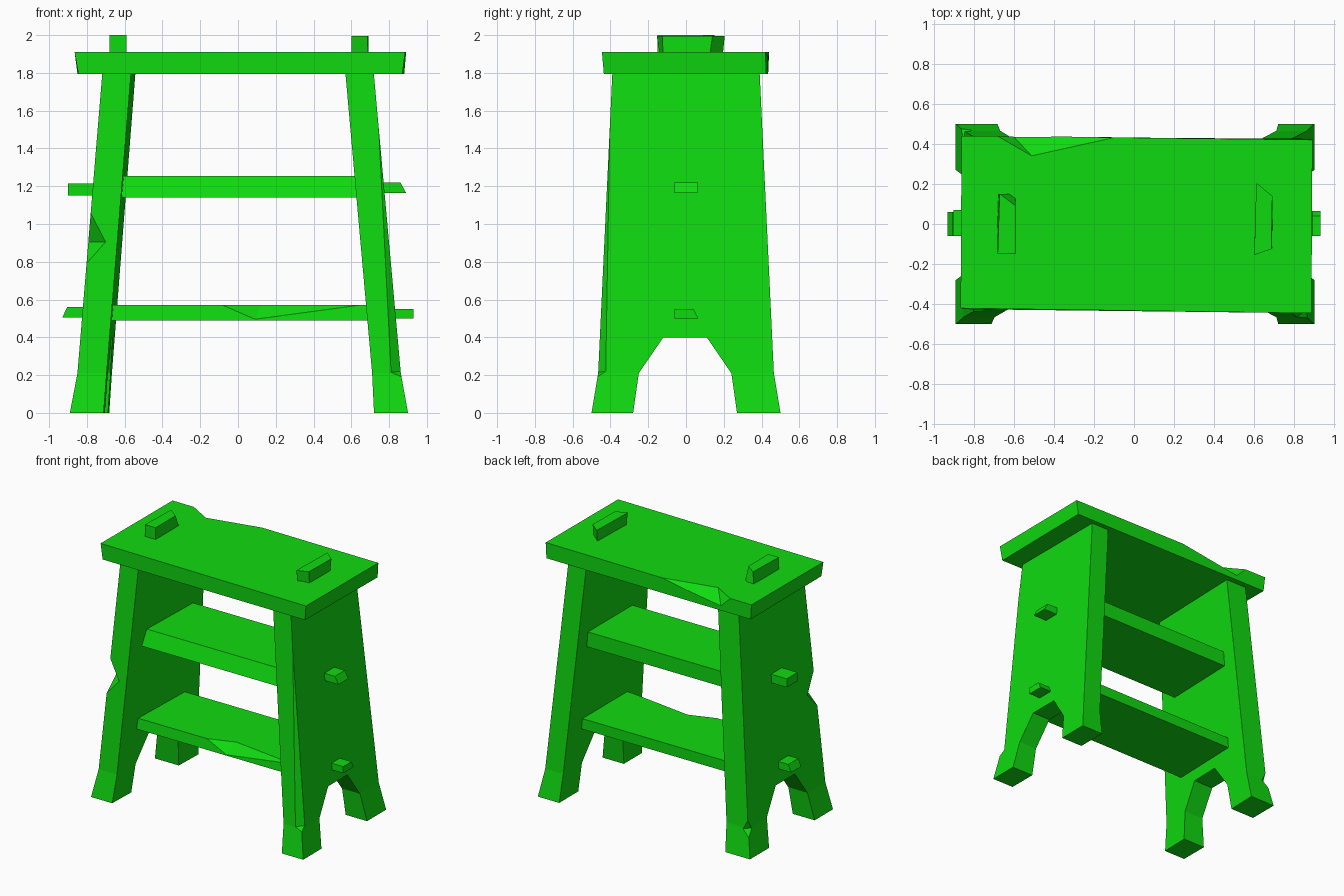
import bpy, bmesh
from mathutils import Vector

cube = bpy.data.objects.get("Cube")
if cube:
    bpy.data.objects.remove(cube)

green = bpy.data.materials.new("bright_green")
green.use_nodes = True
COLOUR = (0.005, 0.7, 0.005, 1)
green.diffuse_color = COLOUR
green.node_tree.nodes["Principled BSDF"].inputs["Base Color"].default_value = COLOUR


def finish(name, bm):
    """Turn a bmesh into a flat shaded object."""
    bmesh.ops.recalc_face_normals(bm, faces=bm.faces)
    mesh = bpy.data.meshes.new(name)
    bm.to_mesh(mesh)
    bm.free()
    mesh.materials.append(green)
    obj = bpy.data.objects.new(name, mesh)
    bpy.context.collection.objects.link(obj)
    return obj


def block(name, bottom, top, z0, z1):
    """Rough-hewn plank between two four-cornered outlines."""
    bm = bmesh.new()
    low = [bm.verts.new((x, y, z0)) for x, y in bottom]
    high = [bm.verts.new((x, y, z1)) for x, y in top]
    bm.faces.new(low)
    bm.faces.new(high)
    for i in range(4):
        j = (i + 1) % 4
        bm.faces.new((low[i], low[j], high[j], high[i]))
    return finish(name, bm)


def rect(x0, x1, y0, y1):
    return [(x0, y0), (x1, y0), (x1, y1), (x0, y1)]


def chip(obj, start, end, b, d):
    """Split a wedge off an edge (start-end), reaching b and d on its two faces."""
    start, end, b, d = map(Vector, (start, end, b, d))
    axis = (d - b) * 0.6
    mid = (b + d) / 2
    bm = bmesh.new()
    for p in (mid, mid + (start - mid) * 1.3, mid + (end - mid) * 1.3):
        for s in (-2, 2):
            bm.verts.new(p + axis * s)
    bmesh.ops.convex_hull(bm, input=bm.verts)
    cutter = finish("chip_cutter", bm)
    cutter.hide_render = True
    mod = obj.modifiers.new("chip", 'BOOLEAN')
    mod.operation = 'DIFFERENCE'
    mod.solver = 'EXACT'
    mod.object = cutter
    bpy.context.view_layer.objects.active = obj
    bpy.ops.object.modifier_apply(modifier=mod.name)
    bpy.data.objects.remove(cutter)


# Side panels: flared boards with an arched foot cutout
OUTLINE = [(-.5, 0), (-.28, 0), (-.25, .21), (-.12, .4), (.11, .4), (.24, .21),
           (.27, 0), (.5, 0), (.465, .21), (.388, 1.84), (-.388, 1.84), (-.465, .21)]
FACES = [(0, 1, 2, 11), (5, 6, 7, 8), (11, 2, 3, 4, 5, 8, 9, 10)]


def lean(z, foot, knee, head):
    if z < .21:
        return foot + (knee - foot) * z / .21
    return knee + (head - knee) * (z - .21) / 1.63


def side_panel(name, sign, outer, inner, skew):
    bm = bmesh.new()
    out = [bm.verts.new((sign * lean(z, *outer), y, z)) for y, z in OUTLINE]
    inn = [bm.verts.new((sign * (lean(z, *inner) - skew * (y + .45)), y, z))
           for y, z in OUTLINE]
    for f in FACES:
        bm.faces.new([out[i] for i in f])
        bm.faces.new([inn[i] for i in f])
    n = len(OUTLINE)
    for i in range(n):
        j = (i + 1) % n
        bm.faces.new((out[i], out[j], inn[j], inn[i]))
    return finish(name, bm)


right_panel = side_panel("side_panel_plus_x", 1, (.9, .862, .715), (.72, .71, .565), 0)
left_panel = side_panel("side_panel_minus_x", -1, (.89, .85, .715), (.71, .695, .565), .03)
chip(left_panel, (-.781, -.425, 1.06), (-.803, -.438, .79),
     (-.70, -.433, .905), (-.793, -.33, .905))
chip(left_panel, (-.845, .462, .27), (-.86, .474, .15),
     (-.81, .465, .2), (-.851, .425, .2))
chip(right_panel, (.745, -.404, 1.5), (.866, -.469, .19),
     (.81, -.465, .215), (.861, -.425, .22))

# Top board with a splintered back edge
top_board = block("top_board",
                  [(-.845, -.425), (.87, -.435), (.88, .425), (-.85, .435)],
                  [(-.865, -.42), (.885, -.445), (.89, .42), (-.86, .44)], 1.795, 1.91)
chip(top_board, (-.1, .431, 1.91), (-.68, .438, 1.91), (-.51, .34, 1.91), (-.6, .436, 1.83))

# Tenons standing proud of the top board
block("top_tenon_minus_x", rect(-.68, -.59, -.15, .15),
      [(-.68, -.15), (-.59, -.15), (-.59, .09), (-.67, .15)], 1.85, 2)
block("top_tenon_plus_x", [(.6, -.13), (.69, -.12), (.69, .12), (.61, .19)],
      [(.6, -.155), (.685, -.125), (.69, .14), (.61, .205)], 1.85, 1.995)

# Two shelves between the panels
block("upper_shelf", rect(-.68, .68, -.28, .3), rect(-.68, .68, -.235, .3), 1.14, 1.255)
lower_shelf = block("lower_shelf", rect(-.74, .74, -.27, .28), rect(-.74, .74, -.26, .28),
                    .49, .57)
chip(lower_shelf, (-.08, -.26, .57), (.64, -.26, .57), (.12, -.19, .57), (.09, -.27, .495))

# Shelf tenons poking through the panels
block("upper_peg_minus_x", rect(-.9, -.66, -.06, .07), rect(-.9, -.66, -.06, .07), 1.15, 1.215)
block("upper_peg_plus_x", rect(.66, .89, -.06, .06), rect(.66, .86, -.06, .06), 1.165, 1.22)
block("lower_peg_minus_x", rect(-.93, -.72, -.06, .06), rect(-.905, -.72, -.06, .06), .505, .56)
block("lower_peg_plus_x", rect(.72, .93, -.06, .065), rect(.72, .93, -.06, .04), .5, .55)
